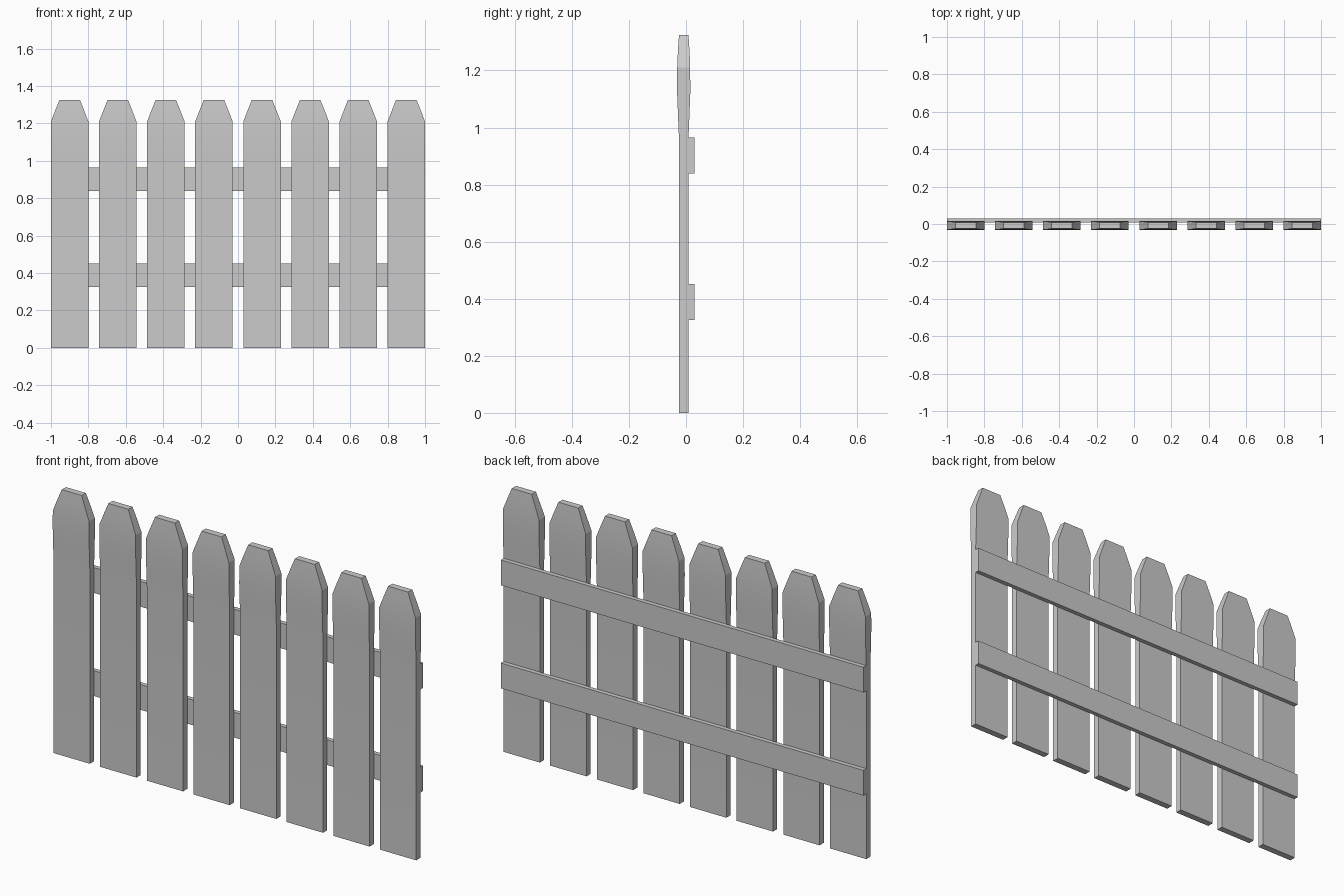
import bpy
import bmesh

if "Cube" in bpy.data.objects:
    bpy.data.objects.remove(bpy.data.objects["Cube"])

PICKETS = 8
PICKET_Y = -0.008

# Cross-section rows of one picket: height, half width, half thickness
ROWS = [(0.0, 0.10, 0.0165), (0.96, 0.10, 0.0165), (1.03, 0.10, 0.0195),
        (1.12, 0.10, 0.023), (1.21, 0.10, 0.0228), (1.27, 0.077, 0.0202),
        (1.325, 0.055, 0.0165)]


def smooth(obj):
    bpy.ops.object.select_all(action='DESELECT')
    obj.select_set(True)
    bpy.context.view_layer.objects.active = obj
    bpy.ops.object.shade_smooth_by_angle(angle=0.3)


def picket_mesh():
    bm = bmesh.new()
    rings = [[bm.verts.new((sx * w, sy * t, z))
              for sx, sy in ((-1, -1), (1, -1), (1, 1), (-1, 1))]
             for z, w, t in ROWS]
    for low, high in zip(rings, rings[1:]):
        for i in range(4):
            j = (i + 1) % 4
            bm.faces.new((low[i], low[j], high[j], high[i]))
    bm.faces.new(rings[0][::-1])
    bm.faces.new(rings[-1])
    mesh = bpy.data.meshes.new("picket")
    bm.to_mesh(mesh)
    bm.free()
    return mesh


def box(name, center, size):
    bpy.ops.mesh.primitive_cube_add(size=1, location=center)
    obj = bpy.context.object
    obj.name = name
    obj.scale = size
    return obj


# Row of pickets sharing one mesh
mesh = picket_mesh()
for i in range(PICKETS):
    picket = bpy.data.objects.new(f"picket_{i + 1}", mesh)
    picket.location = (-0.9 + 1.8 * i / (PICKETS - 1), PICKET_Y, 0)
    bpy.context.collection.objects.link(picket)
smooth(picket)

# Two horizontal rails on the back
for name, z in (("lower_rail", 0.388), ("upper_rail", 0.902)):
    box(name, (0, 0.0195, z), (2.0, 0.022, 0.126))
